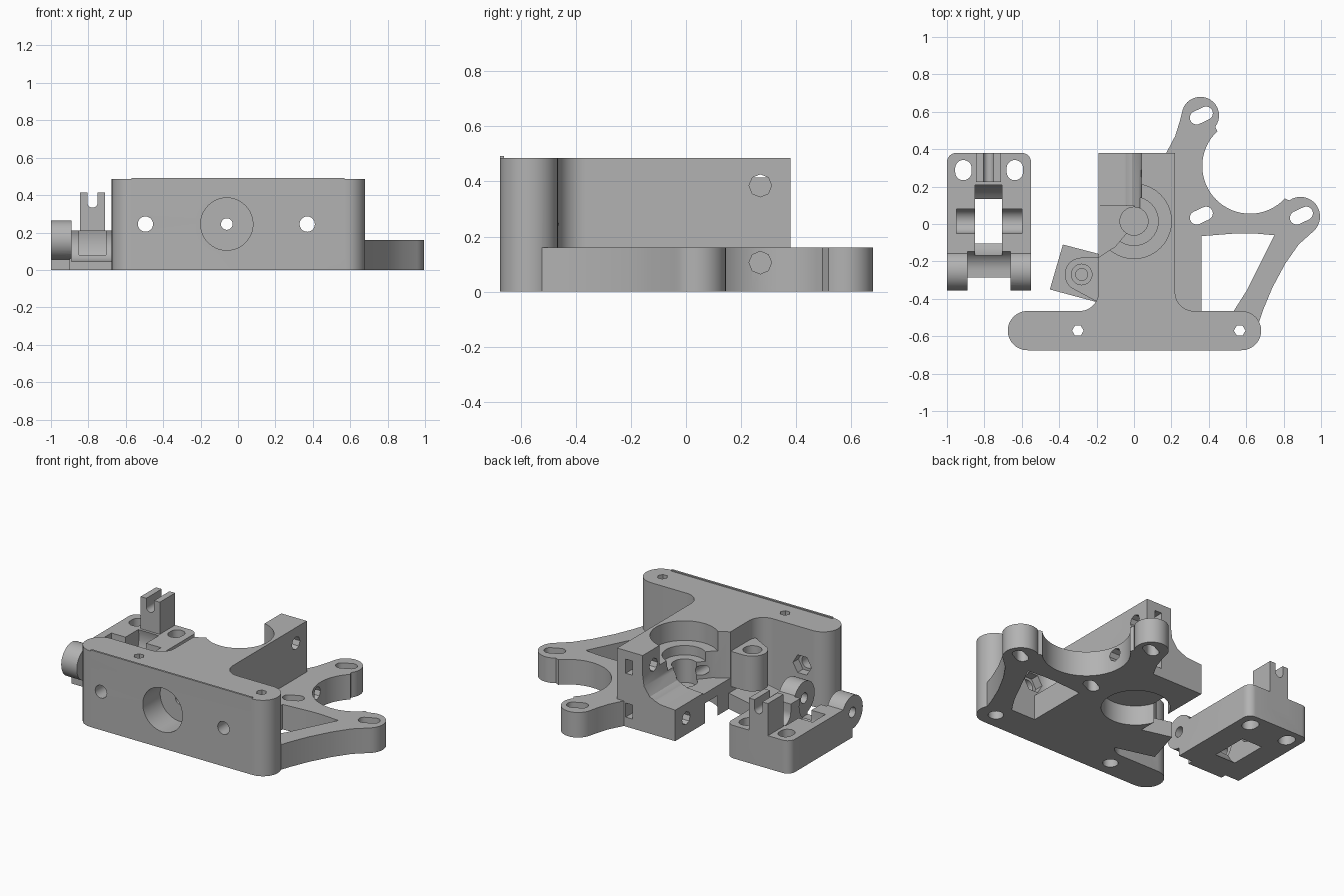
import bpy, bmesh
from math import sin, cos, radians, pi

old = bpy.data.objects.get("Cube")
if old:
    bpy.data.objects.remove(old, do_unlink=True)

grey = bpy.data.materials.new("plain_grey")
grey.use_nodes = True
colour = (0.45, 0.45, 0.45, 1)
grey.diffuse_color = colour
grey.node_tree.nodes["Principled BSDF"].inputs["Base Color"].default_value = colour

AXES = {"x": lambda u, v, w: (w, u, v),
        "y": lambda u, v, w: (u, w, v),
        "z": lambda u, v, w: (u, v, w)}


def arc(cu, cv, r, a0, a1, n=16):
    """Points on an arc, angles in degrees."""
    angles = [radians(a0 + (a1 - a0) * i / n) for i in range(n + 1)]
    return [(cu + r * cos(a), cv + r * sin(a)) for a in angles]


def ring(cu, cv, r, n=40):
    return arc(cu, cv, r, 0, 360, n)[:-1]


def rect(u0, u1, v0, v1):
    return [(u0, v0), (u1, v0), (u1, v1), (u0, v1)]


def slot(cu, cv, half, r, angle):
    """Outline of a slotted hole, turned by an angle in degrees."""
    du, dv = half * cos(radians(angle)), half * sin(radians(angle))
    return (arc(cu + du, cv + dv, r, angle - 90, angle + 90)
            + arc(cu - du, cv - dv, r, angle + 90, angle + 270))


def prism(name, outline, lo, hi, axis="z"):
    bm = bmesh.new()
    to3d = AXES[axis]
    bottom = [bm.verts.new(to3d(u, v, lo)) for u, v in outline]
    top = [bm.verts.new(to3d(u, v, hi)) for u, v in outline]
    bm.faces.new(bottom)
    bm.faces.new(top)
    n = len(outline)
    for i in range(n):
        j = (i + 1) % n
        bm.faces.new((bottom[i], bottom[j], top[j], top[i]))
    bmesh.ops.recalc_face_normals(bm, faces=bm.faces)
    mesh = bpy.data.meshes.new(name)
    bm.to_mesh(mesh)
    bm.free()
    mesh.materials.append(grey)
    ob = bpy.data.objects.new(name, mesh)
    bpy.context.collection.objects.link(ob)
    return ob


def combine(base, tools, operation):
    """Apply a list of prisms to the base, then discard them."""
    for tool in tools:
        tool.hide_render = True
        mod = base.modifiers.new("cut", "BOOLEAN")
        mod.operation = operation
        mod.solver = "EXACT"
        mod.object = tool
        bpy.context.view_layer.objects.active = base
        bpy.ops.object.modifier_apply(modifier=mod.name)
        bpy.data.objects.remove(tool, do_unlink=True)


def finish(ob):
    bpy.ops.object.select_all(action="DESELECT")
    ob.select_set(True)
    bpy.context.view_layer.objects.active = ob
    bpy.ops.object.shade_smooth_by_angle(angle=radians(28))


# T-shaped main block: wide front bar and stem with filleted corners
body = prism("main_body",
             arc(.575, -.57, .105, -90, 90)
             + arc(.32, -.365, .1, -90, -180)
             + [(.22, .38), (-.19, .38)]
             + arc(-.29, -.365, .1, 0, -90)
             + arc(-.57, -.57, .105, 90, 270), 0, .485)

# Motor plate with two rounded ears
plate = prism("motor_plate",
              [(.1, -.52), (.66, -.55), (.69, -.46), (.74, -.34), (.81, -.21), (.88, -.11)]
              + arc(.89, .04, .105, -50, 125)
              + arc(.62, .31, .255, -43, -227, 32)
              + arc(.355, .58, .1, -38, 160)
              + [(.245, .55), (.22, .47), (.17, .375), (.1, .375)], 0, .16)
combine(plate, [prism("window", [(.36, -.47), (.53, -.47), (.6, -.36), (.67, -.22),
                                 (.75, -.06), (.64, -.05), (.55, -.05), (.36, -.065)],
                      -.1, .3)], "DIFFERENCE")

# Hinge lug, tilted support block under it, thin lip on the bar
hinge = prism("hinge_lug", [(-.15, -.18), (-.28, -.18)]
              + arc(-.28, -.27, .09, 90, 235) + [(-.19, -.42), (-.15, -.42)], .135, .36)
support = prism("hinge_support", [(-.38, -.11), (-.45, -.35), (-.19, -.42), (-.15, -.42),
                                  (-.15, -.17)], 0, .1)
lip = prism("front_lip", rect(-.57, .57, -.675, -.662), .4, .492)
combine(body, [plate, hinge, support, lip], "UNION")

cuts = [
    # Bearing seats and shaft bore
    prism("top_seat", ring(0, .015, .2), .36, .7),
    prism("seat_step", ring(0, .015, .13), .3, .7),
    prism("shaft_bore", ring(0, .015, .075), .15, .7),
    prism("bottom_seat", ring(0, .015, .2), -.1, .127),
    # Open side where the idler presses in
    prism("idler_opening", [(.04, .7), (.04, .36), (.03, .29), (-.01, .235), (-.08, .205),
                            (-.3, .19), (-.3, .7)], .03, .6, "y"),
    prism("side_opening", [(-.3, -.178), (-.19, -.178), (-.1, -.12), (0, 0), (0, .1), (-.3, .1)],
          .19, .7),
    # Hot end socket and filament path
    prism("socket", ring(-.06, .245, .14), -.8, -.5, "y"),
    prism("filament_path", ring(-.06, .245, .031, 20), -.8, .6, "y"),
    # Hinge pin hole
    prism("pin_seat", ring(-.28, -.27, .055), .3, .5),
    prism("pin_hole", ring(-.28, -.27, .032), .12, .5),
]
# Mounting bolts through the bar, with hexagonal nut pockets behind
for x in (-.495, .37):
    cuts.append(prism("bolt", ring(x, .245, .041, 20), -.8, -.3, "y"))
    cuts.append(prism("nut", ring(x, .245, .065, 6), -.52, -.3, "y"))
for x in (-.3, .565):
    cuts.append(prism("bar_hole", ring(x, -.57, .031, 6), -.1, .7))
    cuts.append(prism("bar_hole_base", ring(x, -.57, .045, 20), -.1, .08))
# Spring bolts across the stem with nut slots from the back
for z in (.105, .385):
    cuts.append(prism("spring_bolt", ring(.27, z, .041, 8), -.4, .6, "x"))
    cuts.append(prism("nut_slot", rect(.11, .16, z - .045, z + .045), .2, .6, "y"))
# Slotted motor holes
for x, y in ((.36, .58), (.36, .045), (.895, .045)):
    cuts.append(prism("motor_slot", slot(x, y, .028, .036, 25), -.1, .165))
combine(body, cuts, "DIFFERENCE")
finish(body)

# Idler: base with rounded back corners
idler = prism("idler", [(-1, -.25), (-.55, -.25)]
              + arc(-.6, .33, .05, 0, 90, 8) + arc(-.95, .33, .05, 90, 180, 8), 0, .21)
post = prism("idler_post", rect(-.845, -.71, .225, .38), .1, .415)
tongue = prism("idler_tongue", rect(-.9, -.65, -.285, -.2), 0, .15)
lugs = [prism("idler_lug", ring(-.25, .16, .105), a, b, "x")
        for a, b in ((-1, -.89), (-.66, -.55))]
combine(idler, [post, tongue] + lugs, "UNION")

cuts = [
    prism("hinge_gap", ring(-.25, .16, .115), -.89, -.66, "x"),
    prism("hinge_mouth", rect(-.5, -.25, .045, .3), -.89, -.66, "x"),
    prism("pin", ring(-.25, .16, .033, 20), -1.2, -.4, "x"),
    prism("roller_pocket", ring(.015, .16, .2), -.85, -.705, "x"),
    prism("roller_relief", rect(-.1, .13, -.1, .3), -.84, -.72, "x"),
    prism("axle_trough", [(.08, .4)] + arc(.015, .16, .065, 0, -180) + [(-.05, .4)],
          -.95, -.6, "x"),
    prism("post_slot", [(-.75, .6)] + arc(-.7775, .36, .0275, 0, -180) + [(-.805, .6)],
          .2, .5, "y"),
]
for x in (-.912, -.637):
    cuts.append(prism("spring_slot", slot(x, .288, .01, .044, 90), -.1, .4))
combine(idler, cuts, "DIFFERENCE")
finish(idler)
